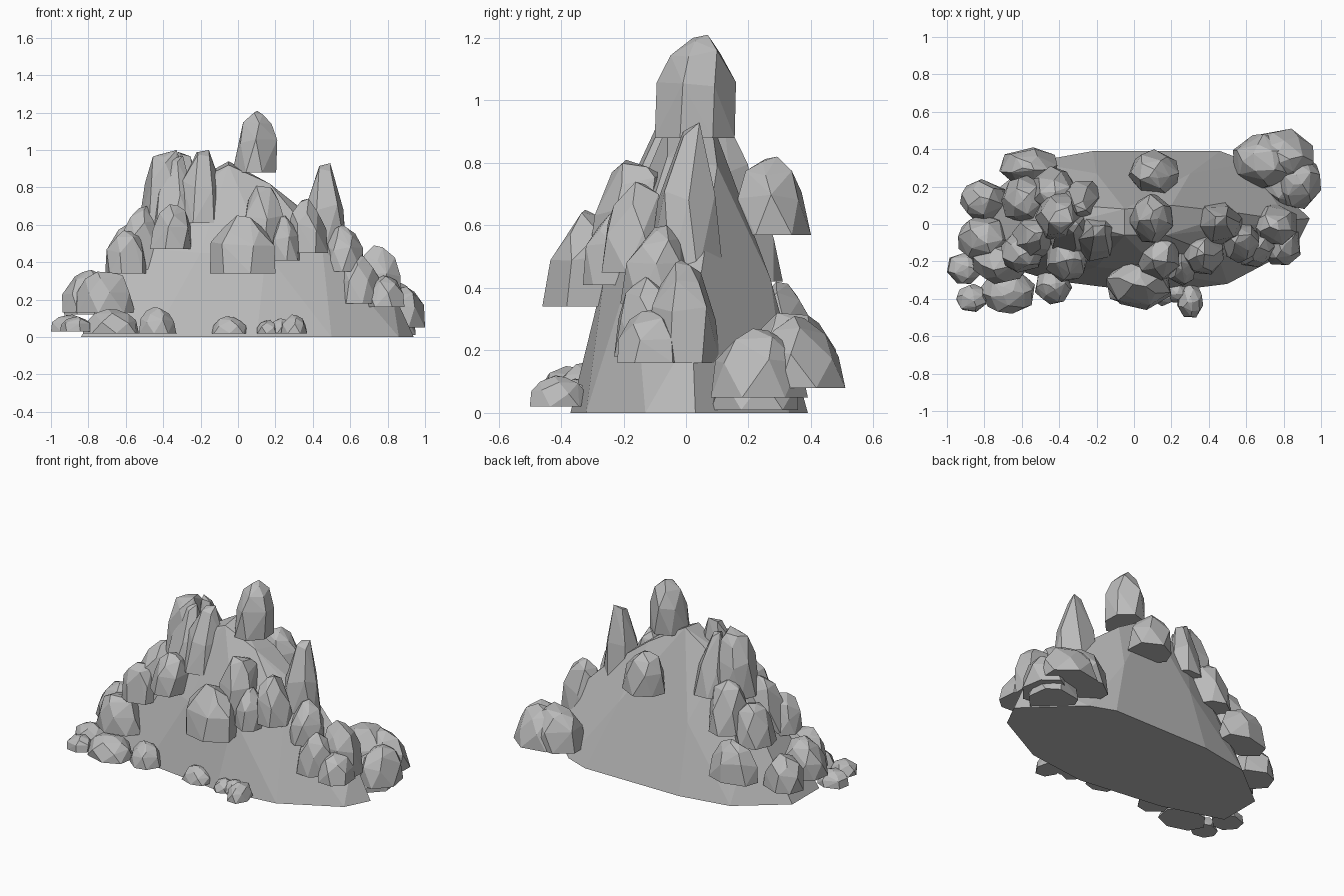
import bpy
import bmesh
import math
import random

default_cube = bpy.data.objects.get("Cube")
if default_cube:
    bpy.data.objects.remove(default_cube, do_unlink=True)

random.seed(4)

stone = bpy.data.materials.new("grey stone")
stone.use_nodes = True
stone_colour = (0.5, 0.5, 0.5, 1.0)
stone.diffuse_color = stone_colour
shader = stone.node_tree.nodes["Principled BSDF"]
shader.inputs["Base Color"].default_value = stone_colour
shader.inputs["Roughness"].default_value = 0.9


def hull_object(name, points):
    """Wrap a cloud of points in a flat-shaded convex solid."""
    bm = bmesh.new()
    for point in points:
        bm.verts.new(point)
    result = bmesh.ops.convex_hull(bm, input=bm.verts[:])
    loose = {g for g in result["geom_interior"] + result["geom_unused"]
             if isinstance(g, bmesh.types.BMVert)}
    bmesh.ops.delete(bm, geom=list(loose), context="VERTS")
    bmesh.ops.dissolve_limit(bm, angle_limit=math.radians(5),
                             verts=bm.verts[:], edges=bm.edges[:])
    bmesh.ops.recalc_face_normals(bm, faces=bm.faces[:])
    mesh = bpy.data.meshes.new(name)
    bm.to_mesh(mesh)
    bm.free()
    mesh.materials.append(stone)
    obj = bpy.data.objects.new(name, mesh)
    bpy.context.collection.objects.link(obj)
    return obj


# Ring profiles as (height, radius, sides) from the flat base to the tip
BOULDER = [(0, 1, 7), (0.48, 0.92, 6), (0.8, 0.64, 5), (1, 0.22, 3)]
PILLAR = [(0, 1, 7), (0.5, 0.9, 6), (0.85, 0.65, 5), (1, 0.42, 4)]
TAPER = [(0, 1, 7), (0.5, 0.8, 6), (1, 0.3, 4)]


def rock(name, x_range, y_range, z_range, profile=BOULDER, lean=(0, 0)):
    """Faceted rock with a flat underside, fitted exactly to its box."""
    points = []
    for height, radius, sides in profile:
        turn = random.uniform(0, math.tau)
        for i in range(sides):
            angle = turn + math.tau * i / sides + random.uniform(-0.15, 0.15)
            r = radius * random.uniform(0.94, 1.06)
            z = height
            if 0 < height < 1:
                z += random.uniform(-0.08, 0.08)
            elif height == 1:
                z -= 0.03 * i
            points.append((r * math.cos(angle) + lean[0] * height,
                           r * math.sin(angle) + lean[1] * height, z))
    limits = [(min(axis), max(axis)) for axis in zip(*points)]
    box = (x_range, y_range, z_range)
    fitted = [[lo + (value - a) / (b - a) * (hi - lo)
               for value, (a, b), (lo, hi) in zip(point, limits, box)]
              for point in points]
    return hull_object(name, fitted)


# Solid mountain core: ground outline, shoulders, ridge
ground = [(-.84, -.18), (-.45, -.3), (.1, -.37), (.5, -.32), (.86, -.13),
          (.94, .03), (.62, .33), (.46, .39), (-.22, .39), (-.55, .33), (-.84, .1)]
shoulders = [(-.57, -.1, .48), (-.2, -.23, .45), (.15, -.26, .45), (.45, -.17, .48),
             (.82, .02, .26), (.55, .06, .52), (.3, .27, .43), (-.2, .27, .43),
             (-.57, .1, .48)]
ridge = [(-.34, .01, .78), (-.05, -.06, .92), (-.05, .08, .94), (.17, -.06, .82),
         (.2, .1, .79), (-.32, .1, .78), (.33, .03, .69)]
hull_object("mountain_core", [(x, y, 0) for x, y in ground] + shoulders + ridge)

# Summit and tall pinnacles
rock("summit_spire", (-.03, .21), (-.1, .16), (.88, 1.21), BOULDER, (.1, .1))
rock("left_pinnacle", (.31, .58), (-.12, .12), (.44, .93), TAPER, (.1, .1))
rock("right_pinnacle_front", (-.32, -.07), (-.2, .06), (.61, 1), TAPER, (.1, .3))
rock("right_pinnacle_middle", (-.46, -.22), (-.17, .08), (.6, .97), TAPER, (.1, .3))
rock("right_pinnacle_back", (-.38, -.15), (.03, .23), (.6, .99), TAPER, (-.1, -.4))
rock("right_pinnacle_outer", (-.53, -.27), (-.1, .18), (.6, 1), PILLAR, (.2, 0))

# Rocks clinging to the upper slopes
rock("back_crag", (-.03, .24), (.16, .4), (.57, .82), BOULDER, (0, -.1))
rock("front_crag", (-.15, .2), (-.46, -.2), (.34, .65), BOULDER, (.05, .1))
rock("front_crag_upper", (0, .25), (-.32, -.05), (.43, .81), PILLAR, (.1, .2))
rock("front_crag_left", (.26, .48), (-.27, -.05), (.45, .74), BOULDER, (-.2, .1))
rock("front_crag_left_small", (.17, .33), (-.33, -.13), (.41, .65))
rock("front_crag_right", (-.47, -.25), (-.31, -.06), (.47, .71), BOULDER, (.15, .1))
rock("right_crag_front", (-.65, -.42), (-.19, .04), (.36, .7), BOULDER, (.3, .1))
rock("right_crag_back", (-.71, -.47), (0, .26), (.36, .61), BOULDER, (.2, 0))
rock("right_crag_rear", (-.56, -.3), (.06, .31), (.42, .73), BOULDER, (.1, -.3))
rock("left_crag", (.46, .67), (-.21, .01), (.35, .6), BOULDER, (-.1, .1))

# Boulders on the left flank
rock("left_flank_front", (.52, .76), (-.23, -.02), (.18, .44))
rock("left_flank_top", (.6, .87), (-.12, .11), (.16, .49), BOULDER, (.1, 0))
rock("left_flank_outer", (.68, .89), (-.22, 0), (.16, .33))
rock("left_rear_large", (.53, .88), (.18, .48), (.08, .32), PILLAR)
rock("left_rear_outer", (.75, 1), (.08, .39), (.05, .27))
rock("left_rear_corner", (.62, .96), (.22, .51), (.08, .31), BOULDER, (0, -.1))
rock("left_rear_low", (.66, .95), (.08, .36), (.01, .2))

# Boulders on the right flank
rock("right_flank_front", (-.87, -.55), (-.32, -.08), (.13, .35), PILLAR)
rock("right_flank_middle", (-.94, -.66), (-.2, .05), (.13, .36))
rock("right_flank_back", (-.93, -.68), (.02, .24), (.12, .33))
rock("right_flank_upper", (-.71, -.48), (-.26, -.04), (.34, .57))
rock("right_rear", (-.72, -.41), (.2, .41), (.18, .42))

# Low stones along the foot
rock("foot_stone_outer", (-1, -.81), (-.32, -.15), (.03, .12))
rock("foot_stone_corner", (-.95, -.79), (-.47, -.32), (.03, .11))
rock("foot_stone_large", (-.83, -.53), (-.48, -.24), (.02, .15))
rock("foot_stone_right", (-.53, -.33), (-.43, -.24), (.02, .16))
rock("foot_stone_middle", (-.14, .05), (-.43, -.28), (.02, .11))
rock("foot_stone_small", (.1, .22), (-.44, -.31), (.02, .09))
rock("foot_stone_centre", (.17, .29), (-.42, -.3), (.02, .1))
rock("foot_stone_left", (.23, .37), (-.5, -.31), (.02, .12))
